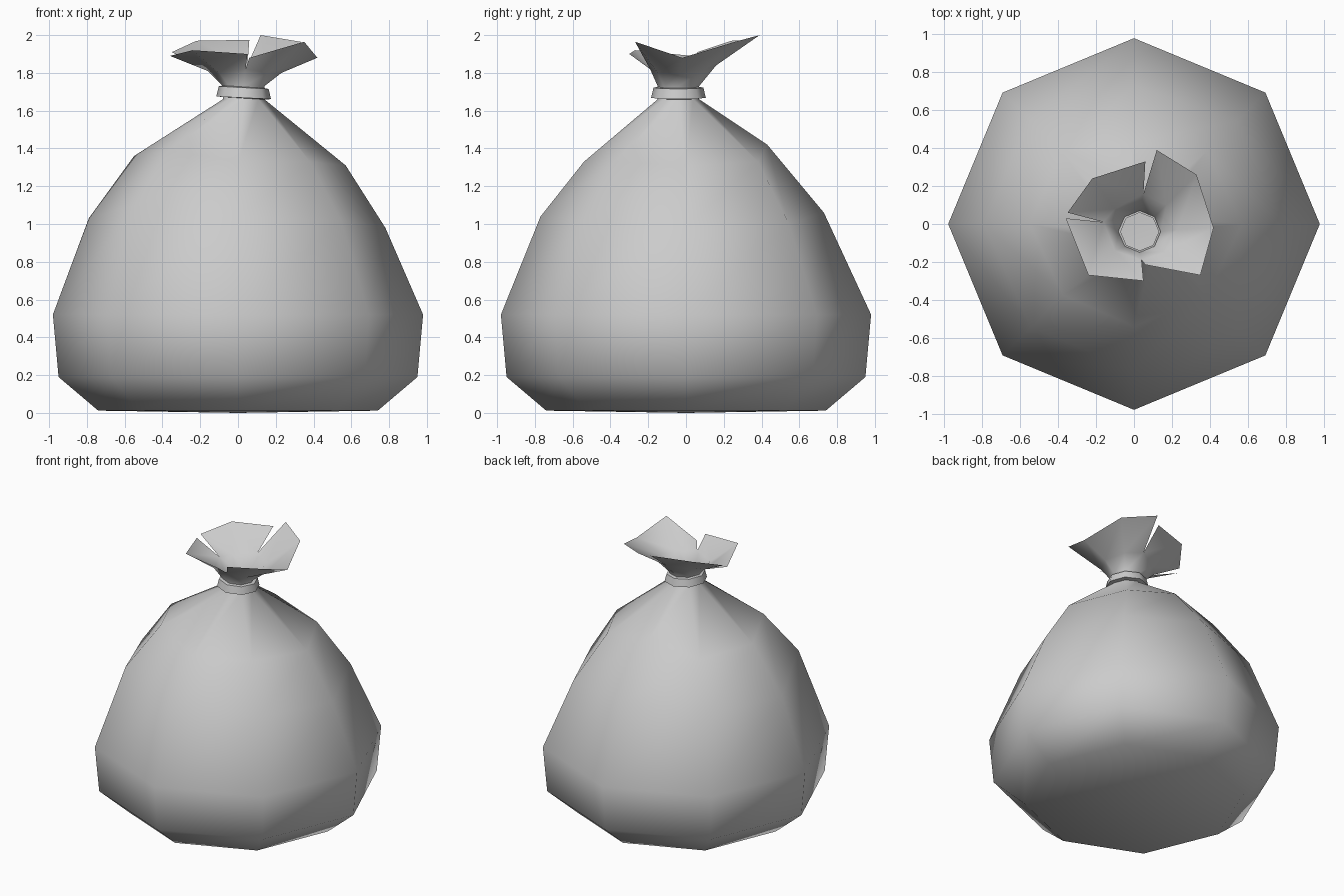
import bpy, bmesh, math
from mathutils import Vector

SIDES = 8

old = bpy.data.objects.get("Cube")
if old:
    bpy.data.objects.remove(old, do_unlink=True)


def make_material(name, colour):
    mat = bpy.data.materials.new(name)
    mat.use_nodes = True
    mat.diffuse_color = colour
    mat.node_tree.nodes["Principled BSDF"].inputs["Base Color"].default_value = colour
    return mat


def make_object(name, bm, mat):
    for face in bm.faces:
        face.smooth = True
    mesh = bpy.data.meshes.new(name)
    bm.to_mesh(mesh)
    bm.free()
    mesh.materials.append(mat)
    obj = bpy.data.objects.new(name, mesh)
    bpy.context.scene.collection.objects.link(obj)
    return obj


def ring(bm, radius, z, centre=(0, 0), tilt=0, phase=0):
    """Ring of vertices; radius and z may vary per column."""
    verts = []
    for i in range(SIDES):
        a = math.tau * (i + phase) / SIDES
        r = radius[i] if isinstance(radius, list) else radius
        h = z[i] if isinstance(z, list) else z
        verts.append(bm.verts.new((centre[0] + r * math.cos(a),
                                   centre[1] + r * math.sin(a),
                                   h + tilt * math.cos(a))))
    return verts


def bridge(bm, lower, upper):
    for i in range(SIDES):
        j = (i + 1) % SIDES
        bm.faces.new((lower[i], lower[j], upper[j], upper[i]))


grey = make_material("bag grey", (0.6, 0.6, 0.6, 1))
NECK = (0.03, -0.04)

# Sack body: base, belly, sloping shoulders and gathered neck
bm = bmesh.new()
rings = [
    ring(bm, 0.74, 0.012),
    ring(bm, 0.95, 0.19),
    ring(bm, 0.98, 0.52),
    ring(bm, [.78, .77, .73, .78, .79, .77, .77, .77],
         [.98, 1.0, 1.06, 1.03, 1.03, 1.1, 1.04, 1.02]),
    ring(bm, [.57, .54, .43, .54, .55, .53, .54, .54],
         [1.31, 1.33, 1.42, 1.34, 1.36, 1.39, 1.33, 1.33]),
    ring(bm, 0.11, 1.66, NECK),
    ring(bm, 0.11, 1.73, NECK),
]
for lower, upper in zip(rings, rings[1:]):
    bridge(bm, lower, upper)
base = bm.verts.new((0, 0, 0))
for i in range(SIDES):
    bm.faces.new((base, rings[0][(i + 1) % SIDES], rings[0][i]))

# Flared mouth: one sheet, torn at three of its columns
throat = [bm.verts.new(p) for p in (
    (.23, -.03, 1.80), (.17, .10, 1.82), (.05, .16, 1.84), (-.10, .08, 1.82),
    (-.16, .01, 1.81), (-.10, -.14, 1.80), (.04, -.19, 1.82), (.16, -.15, 1.80))]
bridge(bm, rings[-1], throat)
rim = [[bm.verts.new(p) for p in column] for column in (
    [(.42, -.02, 1.88)],
    [(.33, .26, 1.965)],
    [(.12, .39, 2.0), (.06, .33, 1.975)],
    [(-.22, .24, 1.97)],
    [(-.35, .06, 1.91), (-.36, .03, 1.89)],
    [(-.24, -.27, 1.92)],
    [(.05, -.30, 1.90), (.06, -.215, 1.88)],
    [(.35, -.27, 1.965)])]
for i in range(SIDES):
    j = (i + 1) % SIDES
    bm.faces.new((throat[i], throat[j], rim[j][0], rim[i][-1]))
make_object("sack", bm, grey)

# Tie band around the neck
bm = bmesh.new()
section = [(0.10, 1.665), (0.145, 1.668), (0.132, 1.722), (0.10, 1.728)]
loops = [ring(bm, r, z, NECK, tilt=-0.007) for r, z in section]
for k, loop in enumerate(loops):
    bridge(bm, loop, loops[(k + 1) % len(loops)])
bmesh.ops.recalc_face_normals(bm, faces=bm.faces)
band = make_object("tie_band", bm, grey)
bpy.context.view_layer.objects.active = band
band.select_set(True)
bpy.ops.object.shade_smooth_by_angle(angle=math.radians(60))
